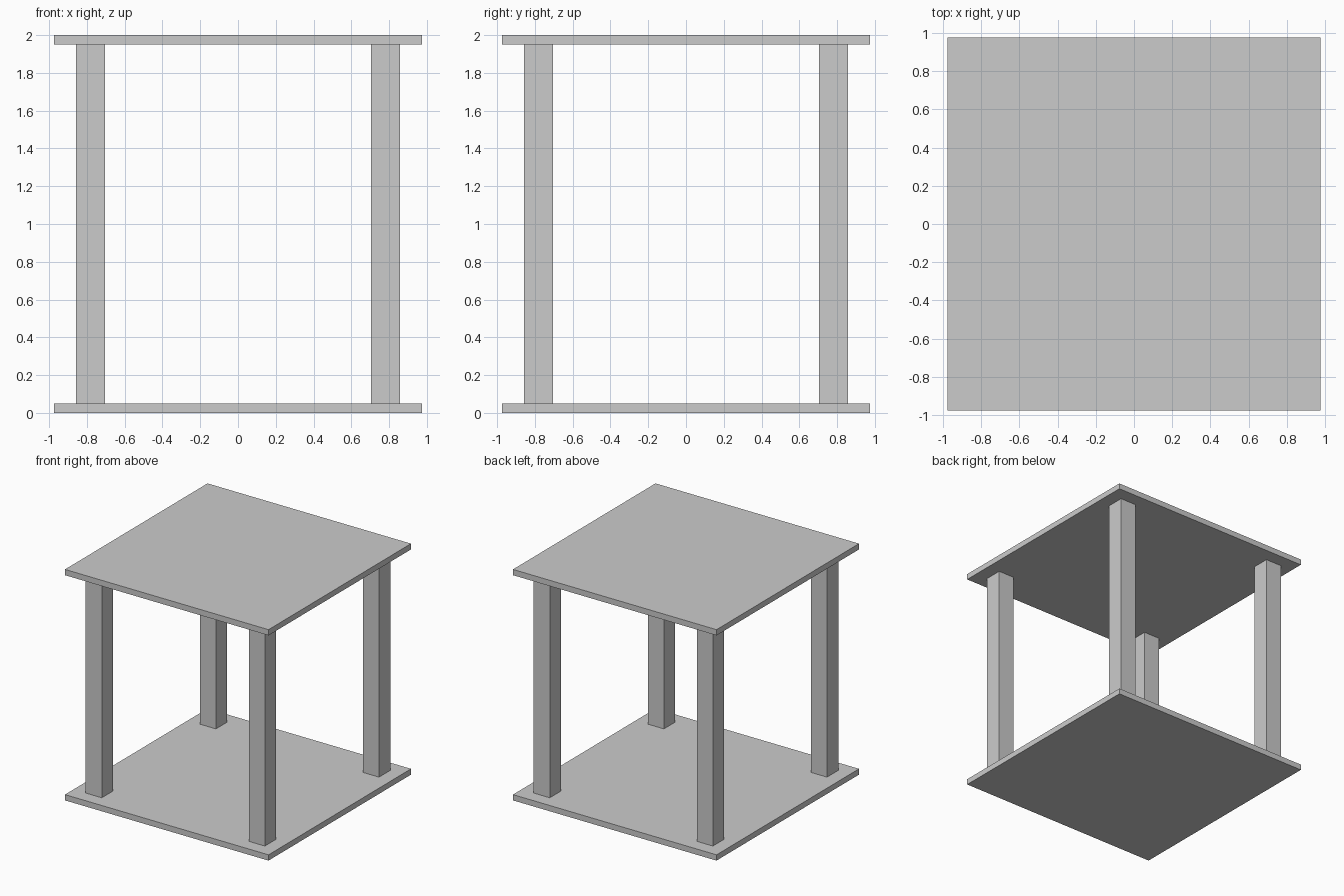
import bpy

if "Cube" in bpy.data.objects:
    bpy.data.objects.remove(bpy.data.objects["Cube"])

PLATE, THICK, HEIGHT = 1.95, 0.05, 2.0
POST, OFFSET = 0.154, 0.781


def box(name, size, centre):
    bpy.ops.mesh.primitive_cube_add(size=1, location=centre)
    obj = bpy.context.object
    obj.name = name
    obj.scale = size
    bpy.ops.object.transform_apply(location=False, rotation=False, scale=True)
    return obj


# Square plates at bottom and top
box("bottom_plate", (PLATE, PLATE, THICK), (0, 0, THICK / 2))
box("top_plate", (PLATE, PLATE, THICK), (0, 0, HEIGHT - THICK / 2))

# Four square posts between the plates
for side, x in (("left", -OFFSET), ("right", OFFSET)):
    for end, y in (("front", -OFFSET), ("back", OFFSET)):
        box(f"{end}_{side}_post", (POST, POST, HEIGHT - 2 * THICK), (x, y, HEIGHT / 2))
